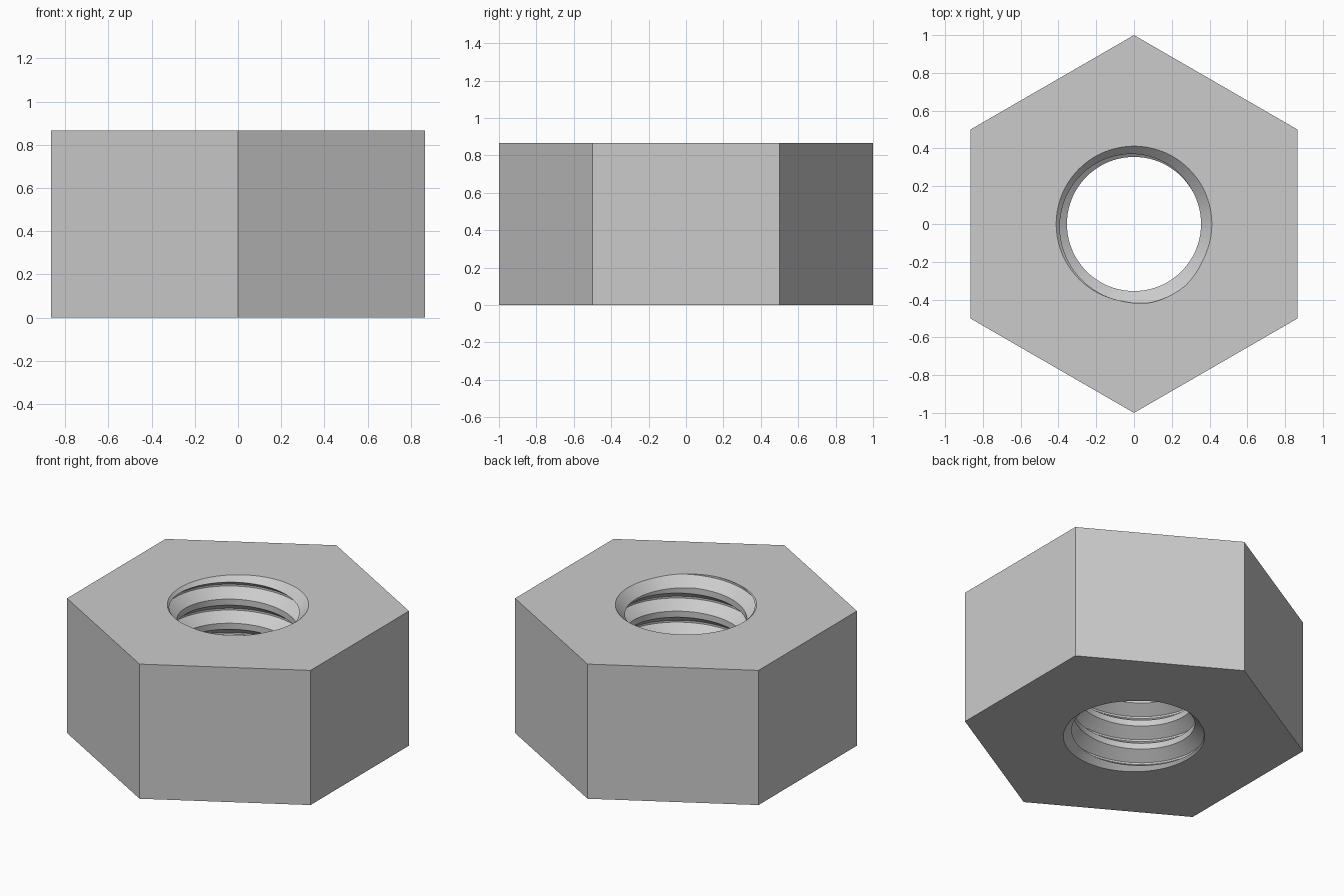
import bpy, bmesh
from math import sin, cos, pi, radians
from mathutils import Matrix

if "Cube" in bpy.data.objects:
    bpy.data.objects.remove(bpy.data.objects["Cube"], do_unlink=True)

HEIGHT = 0.866
PITCH = 0.155
CREST, ROOT, RIM = 0.355, 0.425, 0.412   # bore radii
COLUMNS = 120                            # steps per thread turn

steel = bpy.data.materials.new("steel grey")
steel.use_nodes = True
steel.diffuse_color = (0.6, 0.6, 0.6, 1)
steel.node_tree.nodes["Principled BSDF"].inputs["Base Color"].default_value = (0.6, 0.6, 0.6, 1)


def make_object(name, bm):
    bmesh.ops.recalc_face_normals(bm, faces=bm.faces[:])
    mesh = bpy.data.meshes.new(name)
    bm.to_mesh(mesh)
    bm.free()
    mesh.materials.append(steel)
    obj = bpy.data.objects.new(name, mesh)
    bpy.context.collection.objects.link(obj)
    return obj


def hex_body():
    bm = bmesh.new()
    ring = [bm.verts.new((sin(i * pi / 3), cos(i * pi / 3), 0)) for i in range(6)]
    base = bm.faces.new(ring)
    top = bmesh.ops.extrude_face_region(bm, geom=[base], use_keep_orig=True)["geom"]
    bmesh.ops.translate(bm, vec=(0, 0, HEIGHT),
                        verts=[v for v in top if isinstance(v, bmesh.types.BMVert)])
    return make_object("hex_nut", bm)


def thread_cutter():
    """Right-handed helical core, closed by a cone at each end."""
    bm = bmesh.new()
    profile = [(-0.0195, CREST), (0.0195, CREST), (0.0715, ROOT), (0.0835, ROOT)]
    n = len(profile)
    turns = range(-8, 3)
    start = HEIGHT + 0.004 - PITCH * 125 / 360
    grid = []
    for j in range(COLUMNS):
        a = 2 * pi * j / COLUMNS
        z = start + PITCH * j / COLUMNS
        grid.append([bm.verts.new((r * cos(a), r * sin(a), z + k * PITCH + dz))
                     for k in turns for dz, r in profile])
    rows = len(grid[0])
    # the last column joins the first one a full pitch higher
    for j in range(COLUMNS):
        here = grid[j]
        there = grid[j + 1] if j + 1 < COLUMNS else grid[0][n:]
        for i in range(min(rows, len(there)) - 1):
            bm.faces.new((here[i], there[i], there[i + 1], here[i + 1]))
    # end cones from the open borders
    border = [e for e in bm.edges if e.is_boundary]
    low = bm.verts.new((0, 0, -1.5))
    high = bm.verts.new((0, 0, HEIGHT + 1.5))
    for e in border:
        a, b = e.verts
        tip = low if a.co.z + b.co.z < HEIGHT else high
        bm.faces.new((a, b, tip))
    return make_object("thread_cutter", bm)


def countersink_cutter(name, z, direction):
    bm = bmesh.new()
    reach = 0.15
    bmesh.ops.create_cone(bm, cap_ends=True, segments=COLUMNS, depth=2 * reach,
                          radius1=RIM - direction * reach, radius2=RIM + direction * reach,
                          matrix=Matrix.Translation((0, 0, z)))
    return make_object(name, bm)


nut = hex_body()
cutters = [thread_cutter(),
           countersink_cutter("top_countersink_cutter", HEIGHT, 1),
           countersink_cutter("bottom_countersink_cutter", 0, -1)]

# cut the threaded bore and both lead-in chamfers
bpy.ops.object.select_all(action='DESELECT')
nut.select_set(True)
bpy.context.view_layer.objects.active = nut
for cutter in cutters:
    cutter.hide_render = True
    mod = nut.modifiers.new(cutter.name, 'BOOLEAN')
    mod.operation = 'DIFFERENCE'
    mod.solver = 'EXACT'
    mod.object = cutter
    bpy.ops.object.modifier_apply(modifier=mod.name)
for cutter in cutters:
    bpy.data.objects.remove(cutter, do_unlink=True)

bpy.ops.object.shade_smooth_by_angle(angle=radians(30))
